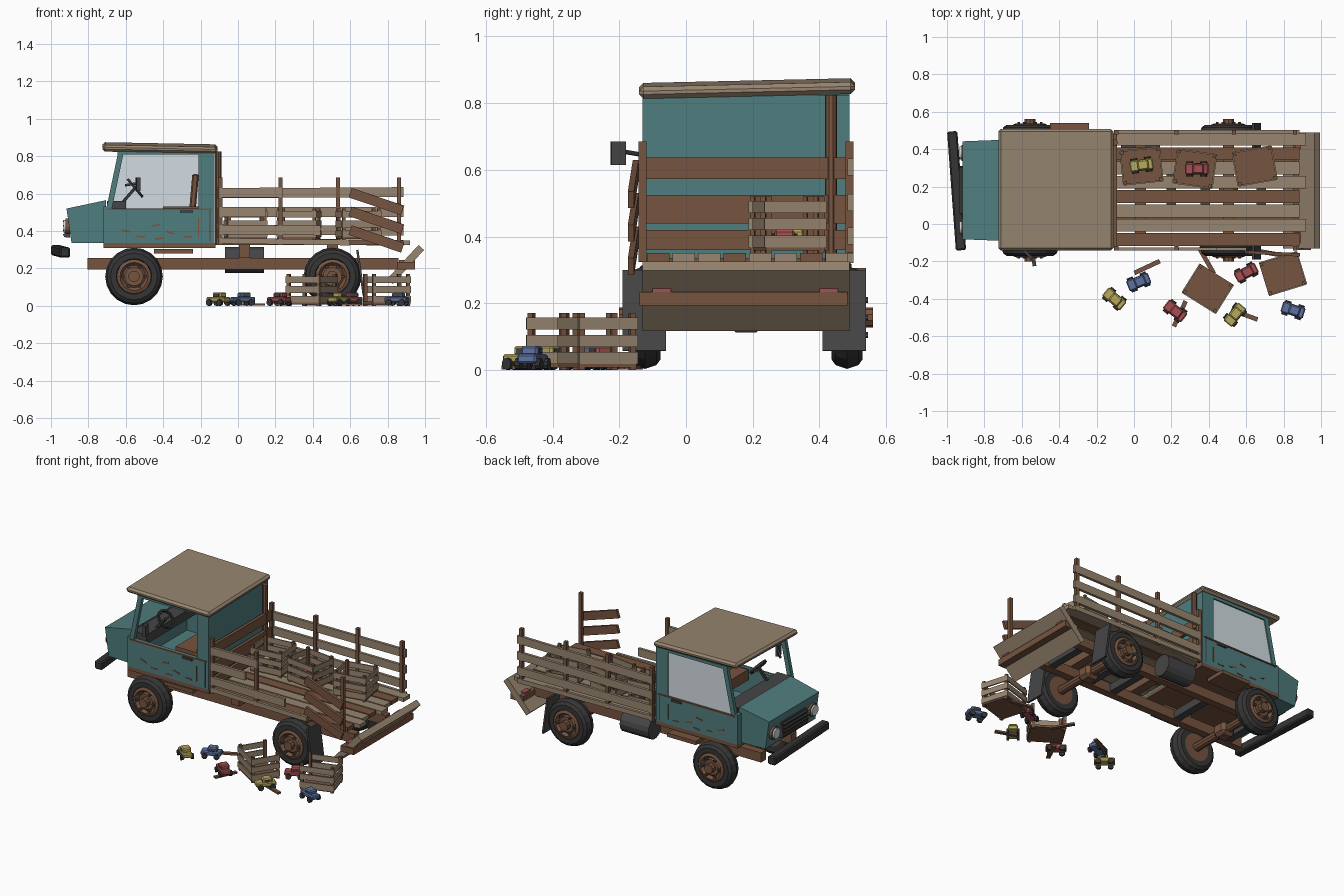
import bpy, bmesh, math
from mathutils import Matrix, Vector, Euler

cube = bpy.data.objects.get("Cube")
if cube:
    bpy.data.objects.remove(cube, do_unlink=True)


def material(name, r, g, b):
    m = bpy.data.materials.new(name)
    m.use_nodes = True
    m.diffuse_color = (r, g, b, 1)
    m.node_tree.nodes["Principled BSDF"].inputs["Base Color"].default_value = (r, g, b, 1)
    return m


TEAL = material("teal paint", .08, .205, .21)
TAN = material("pale wood", .31, .235, .16)
BROWN = material("brown wood", .18, .088, .05)
GREY = material("dark grey metal", .06, .06, .063)
BLACK = material("black rubber", .036, .036, .037)
GLASS = material("pale glass", .65, .72, .76)
YELLOW = material("yellow paint", .48, .40, .11)
RED = material("red paint", .38, .08, .085)
BLUE = material("blue paint", .11, .17, .36)
RUST = material("rust", .21, .085, .035)
CY = .18            # centre line of the truck
RIGHT, LEFT = -.13, .49  # the two long sides of the body


def finish(name, bm, mat, frame=None):
    bmesh.ops.recalc_face_normals(bm, faces=bm.faces)
    me = bpy.data.meshes.new(name)
    bm.to_mesh(me)
    bm.free()
    me.materials.append(mat)
    ob = bpy.data.objects.new(name, me)
    if frame:
        ob.matrix_world = frame
    bpy.context.scene.collection.objects.link(ob)
    return ob


def box(name, mat, c, s, rot=(0, 0, 0), frame=Matrix(), bevel=0):
    bm = bmesh.new()
    bmesh.ops.create_cube(bm, size=1, matrix=Matrix.Diagonal((*s, 1)))
    if bevel:
        bmesh.ops.bevel(bm, geom=bm.edges[:], offset=bevel, segments=1, affect='EDGES')
    turn = Euler([math.radians(a) for a in rot]).to_matrix().to_4x4()
    return finish(name, bm, mat, frame @ Matrix.Translation(c) @ turn)


def span(name, mat, x, y, z):
    lo, hi = zip(x, y, z)
    a, b = Vector(lo), Vector(hi)
    return box(name, mat, (a + b) / 2, b - a)


def bar(name, mat, a, b, w, h, bevel=0):
    a, b = Vector(a), Vector(b)
    q = (b - a).to_track_quat('X', 'Z').to_euler()
    return box(name, mat, (a + b) / 2, ((b - a).length, w, h),
               [math.degrees(v) for v in q], bevel=bevel)


def cyl(name, mat, c, r, depth, axis='Y', sides=16, frame=Matrix()):
    bm = bmesh.new()
    bmesh.ops.create_cone(bm, cap_ends=True, segments=sides, radius1=r, radius2=r, depth=depth)
    turn = {'X': Matrix.Rotation(math.pi / 2, 4, 'Y'),
            'Y': Matrix.Rotation(math.pi / 2, 4, 'X'), 'Z': Matrix()}[axis]
    return finish(name, bm, mat, frame @ Matrix.Translation(c) @ turn)


def prism(name, mat, profile, y0, y1):
    bm = bmesh.new()
    f = bm.faces.new([bm.verts.new((x, y0, z)) for x, z in profile])
    new = bmesh.ops.extrude_face_region(bm, geom=[f])["geom"]
    bmesh.ops.translate(bm, vec=(0, y1 - y0, 0), verts=[v for v in new if isinstance(v, bmesh.types.BMVert)])
    return finish(name, bm, mat)


def lathe(name, mat, profile, frame, steps=20):
    # profile is (radius, y), spun about the y axis
    bm = bmesh.new()
    vs = [bm.verts.new((r, y, 0)) for r, y in profile]
    es = [bm.edges.new(p) for p in zip(vs, vs[1:])]
    bmesh.ops.spin(bm, geom=vs + es, cent=(0, 0, 0), axis=(0, 1, 0), angle=math.tau, steps=steps)
    bmesh.ops.remove_doubles(bm, verts=bm.verts, dist=1e-4)
    return finish(name, bm, mat, frame)


# wheels, with the outer face towards local +y
for end, x in (("front", -.556), ("rear", .505)):
    for side, y, turn in (("left", .483, 0), ("right", -.123, math.pi)):
        fr = Matrix.Translation((x, y, .157)) @ Matrix.Rotation(turn, 4, 'Z')
        tag = f"{end}_{side}"
        lathe(tag + "_tyre", BLACK, [(.09, -.045), (.125, -.047), (.143, -.034), (.154, 0), (.143, .034),
                                     (.125, .047), (.095, .047), (.09, .03), (.09, -.045)], fr)
        lathe(tag + "_rim", BROWN, [(0, .045), (.05, .045), (.06, .038), (.075, .055), (.092, .048),
                                    (.092, -.045), (0, -.045)], fr)
        cyl(tag + "_hub", BROWN, (0, .055, 0), .03, .046, sides=10, frame=fr)
        for k in range(6):
            a = k * math.tau / 6
            cyl(tag + "_bolt", GREY, (.06 * math.cos(a), .05, .06 * math.sin(a)), .009, .025, sides=6, frame=fr)
    cyl(end + "_axle", BROWN, (x, CY, .157), .028, .56, sides=10)
    box(end + "_differential", BROWN, (x, CY, .157), (.1, .1, .09), bevel=.02)

# chassis
for y in (.02, .34):
    span("chassis_rail", BROWN, (-.805, .858), (y - .025, y + .025), (.193, .257))
for x in (-.7, -.3, .2, .38, .68):
    span("cross_member", GREY, (x - .025, x + .025), (.02, .34), (.2, .25))
for x in (.035, .505):
    span("bed_bearer", BROWN, (x - .03, x + .03), (RIGHT + .05, LEFT - .05), (.257, .325))
span("rear_beam", BROWN, (.85, .945), (-.14, .485), (.193, .233))
for y in (-.073, .428):
    span("tail_lamp", RED, (.86, .947), (y - .028, y + .028), (.234, .244))
cyl("fuel_tank", GREY, (.035, .425, .245), .07, .21, 'X', 14)
span("left_step", BROWN, (-.45, -.24), (.4, .54), (.28, .305))
span("right_step", BROWN, (-.45, -.24), (-.13, 0), (.28, .305))
for y in (-.125, .475):
    box("mud_flap", GREY, (.655, y, .178), (.012, .13, .245), (0, -8, 0))

# cab shell
span("cab_floor", BROWN, (-.72, -.12), (RIGHT, LEFT), (.31, .335))
span("cab_floor_panel", TEAL, (-.71, -.13), (RIGHT + .01, LEFT - .01), (.335, .35))
span("cab_back_wall", TEAL, (-.15, -.125), (RIGHT, LEFT), (.335, .825))
span("firewall", TEAL, (-.72, -.70), (RIGHT, LEFT), (.335, .53))
for side, y, out in (("right", RIGHT, -1), ("left", LEFT, 1)):
    a, b = sorted((y, y - out * .025))
    prism(side + "_door", TEAL, [(-.715, .335), (-.135, .335), (-.135, .52), (-.705, .52)], a, b)
    prism(side + "_front_pillar", TEAL, [(-.705, .515), (-.675, .515), (-.61, .825), (-.64, .825)], a, b)
    span(side + "_rear_pillar", TEAL, (-.21, -.13), (a, b), (.515, .825))
    span(side + "_window_header", TEAL, (-.64, -.13), (a, b), (.81, .83))
    span(side + "_belt_trim", BROWN, (-.70, -.14), (y - .006, y + .006), (.513, .521))
    span(side + "_door_seam", GREY, (-.153, -.148), (y - .003, y + .003), (.345, .513))
    span(side + "_door_handle", GREY, (-.31, -.24), (y - .012, y + .012), (.498, .51))
    for k, (x, z) in enumerate([(-.60, .40), (-.52, .37), (-.44, .43), (-.36, .39), (-.27, .37), (-.42, .36)]):
        box("rust_patch", RUST, (x, y, z), (.045, .006, .008), (0, 15 - 12 * (k % 3), 0))
    span("rust_streak", RUST, (-.215, -.209), (y - .003, y + .003), (.37, .47))
prism("left_window_glass", GLASS, [(-.68, .52), (-.205, .52), (-.205, .815), (-.62, .815)], LEFT - .015, LEFT - .009)
span("windshield_header", TEAL, (-.645, -.615), (RIGHT, LEFT), (.80, .83))
box("roof", TAN, (-.418, CY + .003, .844), (.615, .648, .036), (1.3, 1.1, 0), bevel=.013)
cyl("exhaust_stack", BROWN, (-.105, .435, .575), .018, .5, 'Z', 10)

# hood, slightly narrower than the cab and narrowed towards the nose
hood = prism("hood", TEAL, [(-.705, .335), (-.89, .335), (-.917, .52), (-.705, .565)], RIGHT + .04, LEFT - .04)
for v in hood.data.vertices:
    if v.co.x < -.8:
        v.co.y = CY + (v.co.y - CY) * .97
box("grille", GREY, (-.908, CY, .415), (.03, .26, .1), (0, 8, 0))
for k in range(4):
    box("grille_bar", BLACK, (-.924, CY, .38 + .024 * k), (.025, .25, .009))
for y in (CY - .2, CY + .2):
    cyl("headlight_ring", BROWN, (-.908, y, .425), .043, .03, 'X', 14)
    cyl("headlight_lens", GLASS, (-.918, y, .425), .034, .03, 'X', 14)
bar("front_bumper", BLACK, (-.925, -.14, .285), (-.972, .495, .297), .055, .055, .008)

# cab interior
span("dashboard", GREY, (-.70, -.60), (RIGHT + .03, LEFT - .03), (.5, .56))
span("seat_base", BROWN, (-.40, -.21), (-.08, .44), (.46, .53))
box("seat_back", BROWN, (-.235, CY, .61), (.035, .5, .19), (0, 5, 0), bevel=.008)
bar("steering_column", BLACK, (-.62, .03, .55), (-.55, .03, .63), .016, .016)
wheel = Matrix.Translation((-.55, .03, .63)) @ Matrix.Rotation(math.radians(50), 4, 'Y')
lathe("steering_wheel", BLACK, [(.05, -.007), (.063, -.007), (.063, .007), (.05, .007), (.05, -.007)],
      wheel @ Matrix.Rotation(math.pi / 2, 4, 'X'), 14)
box("steering_spoke", BLACK, (0, 0, 0), (.012, .11, .01), frame=wheel)
bar("mirror_arm", GREY, (-.6, RIGHT, .645), (-.54, -.19, .655), .012, .012)
box("side_mirror", GREY, (-.535, -.203, .65), (.02, .045, .07), (0, 0, 8))

# bed floor
for k in range(8):
    y = .4525 - k * .0765
    span("bed_plank", BROWN if k in (1, 4, 7) else TAN, (-.1, .885 + .035 * (k % 3 == 0)),
         (y - .034, y + .034), (.325, .35))

# stake sides and headboard; the right side is broken off in places
for z, h in ((.605, .065), (.482, .085), (.39, .06)):
    box("headboard_plank", BROWN, (-.10, CY, z), (.02, .61, h))
for side, y, out, stakes, ends in (("left", LEFT, 1, (-.095, .227, .535, .86), (.885, .885, .885, .885)),
                                   ("right", RIGHT, -1, (-.095, .227, .86), (.24, .15, .44, .6))):
    for x in stakes:
        span(side + "_stake", BROWN, (x - .011, x + .011), (y - .012, y + .012), (.325, .685))
    for k, (z, end) in enumerate(zip((.605, .502, .405, .343), ends)):
        box(side + "_side_board", TAN, ((end - .1) / 2, y + out * .004, z),
            (end + .1, .018, .03 if k == 3 else .052), (0, .4 * (k - 1), 0))
for z in (.605, .505, .405):
    bar("hanging_board", BROWN, (.6, -.15, z), (.88, -.165, z - .095), .018, .053)

# dropped tailgate
bar("tailgate", TAN, (.812, CY, .13), (.98, CY, .312), .62, .04)


def crate(x, y, z, angle, missing=()):
    fr = Matrix.Translation((x, y, z)) @ Matrix.Rotation(math.radians(angle), 4, 'Z')
    w, d = .105, .09
    box("crate_base", BROWN, (0, 0, .015), (2 * w, 2 * d, .015), frame=fr)
    for sx in (-1, 1):
        for sy in (-1, 1):
            box("crate_post", BROWN, (sx * (w - .01), sy * (d - .01), .085), (.018, .018, .17), frame=fr)
    for k in range(3):
        h = .035 + k * .052
        for s in (-1, 1):
            if ('y', s) not in missing:
                box("crate_slat", TAN, (0, s * d, h), (2 * w, .008, .036), frame=fr)
            if ('x', s) not in missing:
                box("crate_slat", TAN, (s * w, 0, h), (.008, 2 * d, .036), frame=fr)


def toy(mat, x, y, angle, z=0):
    fr = Matrix.Translation((x, y, z)) @ Matrix.Rotation(math.radians(angle), 4, 'Z')
    box("toy_body", mat, (0, 0, .033), (.125, .06, .028), frame=fr, bevel=.006)
    box("toy_cabin", mat, (.008, 0, .057), (.06, .054, .03), frame=fr, bevel=.007)
    box("toy_window", GREY, (.008, 0, .057), (.035, .057, .014), frame=fr)
    for sx in (-1, 1):
        for sy in (-1, 1):
            cyl("toy_wheel", BLACK, (sx * .037, sy * .032, .018), .018, .016, sides=10, frame=fr)


# crates and toys on the bed and on the ground
crate(.04, .31, .35, 6)
crate(.325, .295, .35, -8)
crate(.645, .31, .35, 10)
crate(.395, -.345, 0, -32, missing=[('y', 1)])
crate(.795, -.265, 0, 17, missing=[('x', -1)])
toy(YELLOW, .04, .315, 8, .373)
toy(RED, .335, .295, 0, .373)
for paint, x, y, angle in ((YELLOW, -.105, -.4, -40), (BLUE, .025, -.31, 22), (RED, .22, -.465, -38),
                           (YELLOW, .54, -.485, 50), (RED, .6, -.26, 28), (BLUE, .85, -.46, -18)):
    toy(paint, x, y, angle)
for x, y, angle in ((.07, -.23, 25), (.245, -.48, 65), (.59, -.485, -20), (.39, -.2, -60), (.75, -.16, -10)):
    box("loose_board", BROWN, (x, y, .007), (.15, .024, .012), (0, 0, angle))
